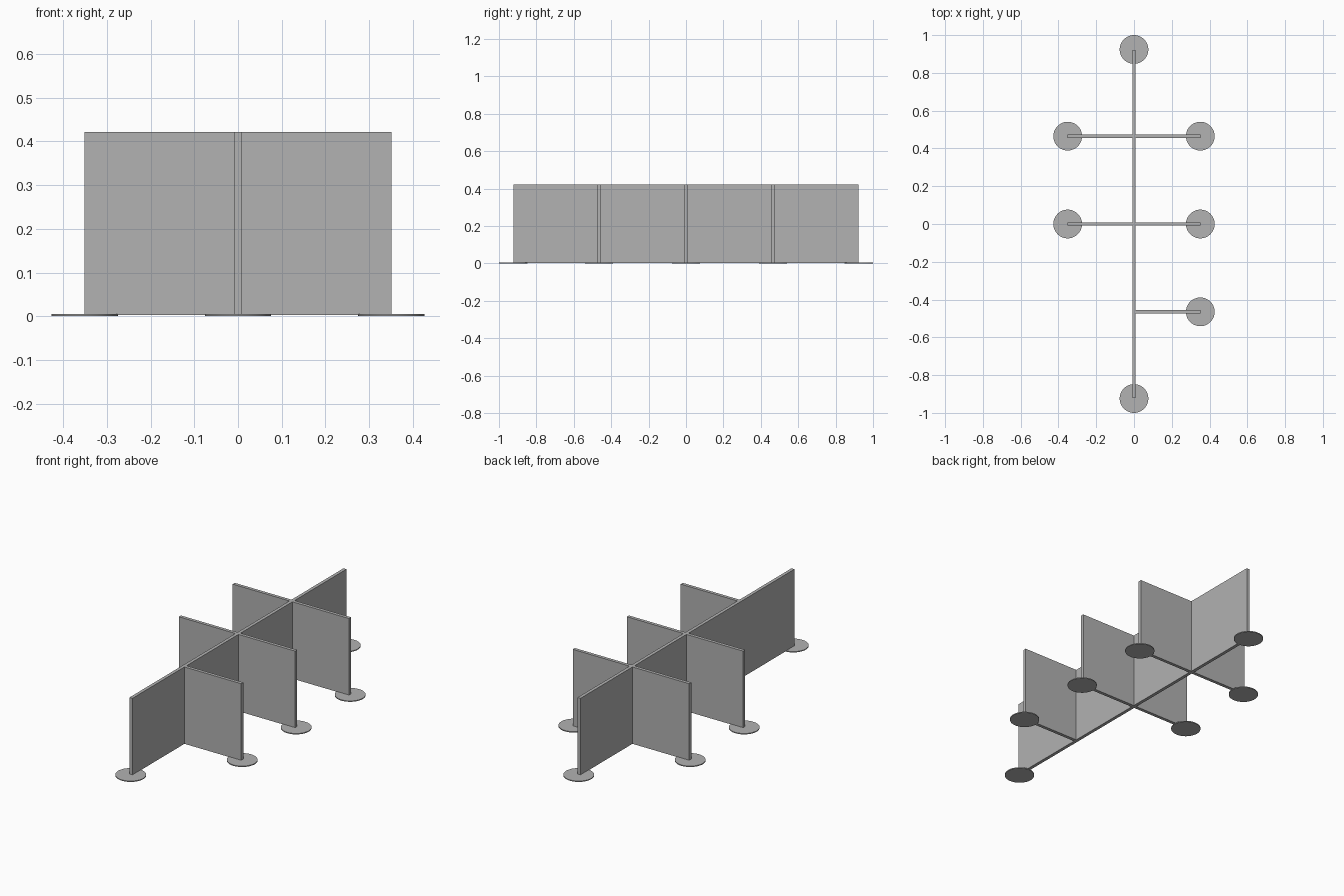
import bpy

old = bpy.data.objects.get("Cube")
if old:
    bpy.data.objects.remove(old, do_unlink=True)

HEIGHT, BASE, THICK = 0.422, 0.003, 0.018
REACH, END, ROW = 0.351, 0.922, 0.465

grey = bpy.data.materials.new("panel grey")
grey.use_nodes = True
colour = (0.445, 0.445, 0.445, 1)
grey.diffuse_color = colour
grey.node_tree.nodes["Principled BSDF"].inputs["Base Color"].default_value = colour


def panel(name, x0, x1, y0, y1):
    """Upright board filling the given footprint."""
    bpy.ops.mesh.primitive_cube_add(
        size=1, location=((x0 + x1) / 2, (y0 + y1) / 2, (BASE + HEIGHT) / 2))
    ob = bpy.context.object
    ob.name = name
    ob.scale = (x1 - x0, y1 - y0, HEIGHT - BASE)
    bpy.ops.object.transform_apply(location=False, rotation=False, scale=True)
    ob.data.materials.append(grey)


def foot(name, x, y):
    """Thin round floor plate."""
    bpy.ops.mesh.primitive_cylinder_add(
        vertices=48, radius=0.076, depth=0.005, location=(x, y, 0.0025))
    ob = bpy.context.object
    ob.name = name
    ob.data.materials.append(grey)
    bpy.ops.object.shade_smooth_by_angle()


# Long central board with a foot at each end
half = THICK / 2
panel("spine_panel", -half, half, -END, END)
foot("front_foot", 0, -0.924)
foot("back_foot", 0, 0.924)

# Side boards: the front row has only the left one
for row, y, sides in (("front", -ROW, (1,)), ("middle", 0, (1, -1)), ("back", ROW, (1, -1))):
    for s in sides:
        side = "left" if s > 0 else "right"
        x0, x1 = sorted((s * half, s * REACH))
        panel(f"{row}_{side}_divider", x0, x1, y - half, y + half)
        foot(f"{row}_{side}_foot", s * REACH, y)
